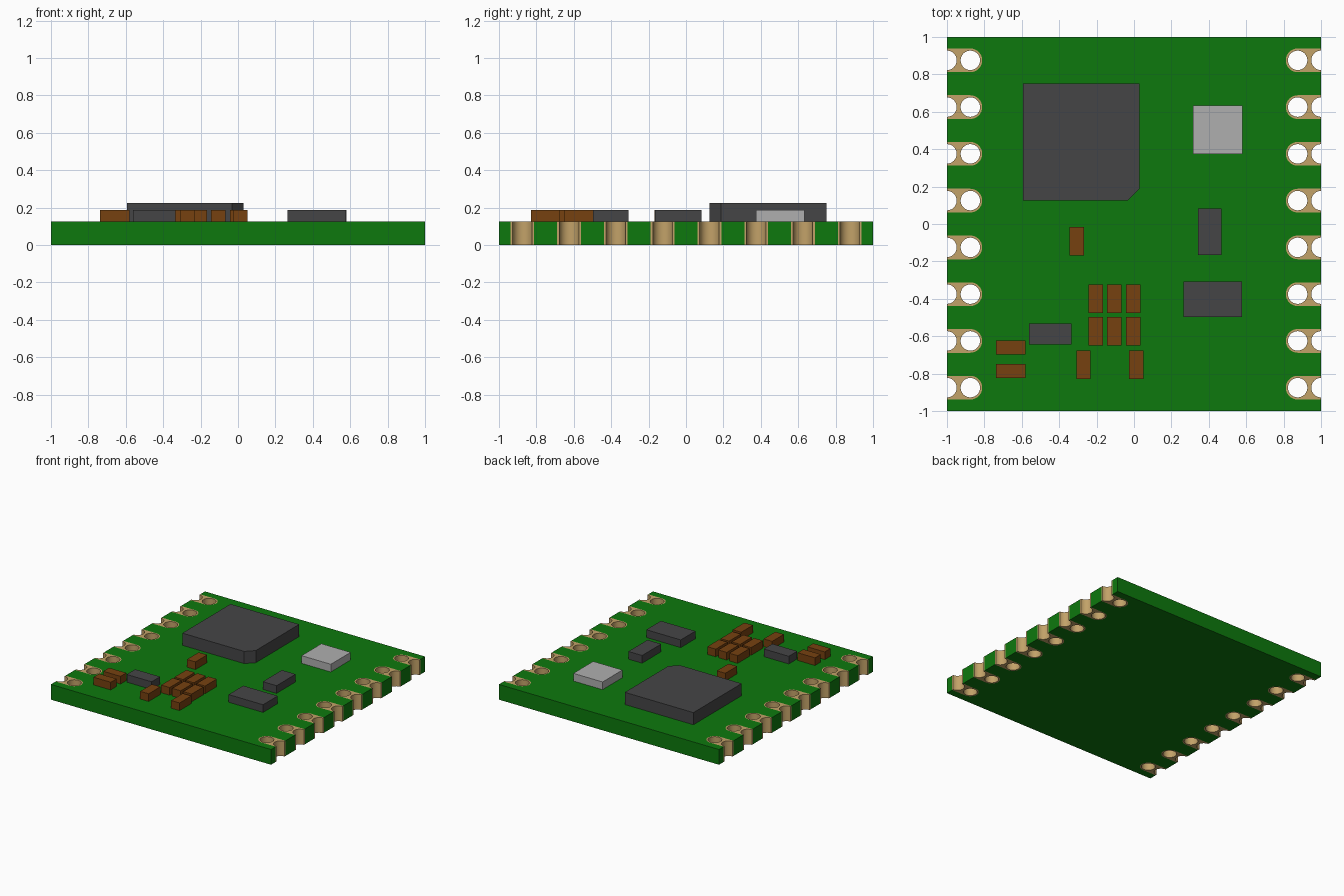
import bpy, bmesh
from math import sin, cos, pi, radians

if "Cube" in bpy.data.objects:
    bpy.data.objects.remove(bpy.data.objects["Cube"])

BOARD_TOP = 0.125
PART_TOP = 0.188
PAD_X, PAD_R, HOLE_R = 0.875, 0.0635, 0.052
ROWS = [-0.875 + 0.25 * i for i in range(8)]


def material(name, rgb):
    m = bpy.data.materials.new(name)
    m.use_nodes = True
    m.diffuse_color = (*rgb, 1)
    bsdf = m.node_tree.nodes["Principled BSDF"]
    bsdf.inputs["Base Color"].default_value = (*rgb, 1)
    bsdf.inputs["Roughness"].default_value = 0.6
    return m


GREEN = material("board green", (0.004, 0.19, 0.004))
GOLD = material("pad gold", (0.54, 0.36, 0.14))
DARK = material("chip dark grey", (0.059, 0.059, 0.061))
SILVER = material("can light grey", (0.43, 0.43, 0.43))
BROWN = material("capacitor brown", (0.18, 0.053, 0.005))


def arc(cx, cy, r, start, end, n):
    angles = [start + (end - start) * i / n for i in range(n + 1)]
    return [(cx + r * cos(a), cy + r * sin(a)) for a in angles]


def plate(name, outlines, z0, z1, mat):
    """Extrude closed outlines; an outline inside another becomes a hole."""
    curve = bpy.data.curves.new(name, "CURVE")
    curve.dimensions = "2D"
    curve.fill_mode = "BOTH"
    curve.extrude = (z1 - z0) / 2
    for points in outlines:
        spline = curve.splines.new("POLY")
        spline.points.add(len(points) - 1)
        for p, (x, y) in zip(spline.points, points):
            p.co = (x, y, 0, 1)
        spline.use_cyclic_u = True
    ob = bpy.data.objects.new(name, curve)
    bpy.context.collection.objects.link(ob)
    bpy.ops.object.select_all(action="DESELECT")
    ob.select_set(True)
    bpy.context.view_layer.objects.active = ob
    bpy.ops.object.convert(target="MESH")
    ob = bpy.context.view_layer.objects.active
    # Weld caps to walls and lift to height
    bm = bmesh.new()
    bm.from_mesh(ob.data)
    bmesh.ops.remove_doubles(bm, verts=bm.verts, dist=1e-5)
    bmesh.ops.recalc_face_normals(bm, faces=bm.faces)
    bmesh.ops.translate(bm, verts=bm.verts, vec=(0, 0, (z0 + z1) / 2))
    bm.to_mesh(ob.data)
    bm.free()
    ob.data.materials.clear()
    ob.data.materials.append(mat)
    bpy.ops.object.shade_smooth_by_angle(angle=radians(30))
    return ob


def block(name, x, y, sx, sy, mat):
    bm = bmesh.new()
    bmesh.ops.create_cube(bm, size=1)
    height = PART_TOP - BOARD_TOP
    bmesh.ops.scale(bm, verts=bm.verts, vec=(sx, sy, height))
    bmesh.ops.translate(bm, verts=bm.verts, vec=(x, y, BOARD_TOP + height / 2))
    mesh = bpy.data.meshes.new(name)
    bm.to_mesh(mesh)
    bm.free()
    mesh.materials.append(mat)
    bpy.context.collection.objects.link(bpy.data.objects.new(name, mesh))


def slot(y, r):
    """Round-ended slot open at the +x edge, from low y to high y."""
    return [(1, y - r)] + arc(PAD_X, y, r, -pi / 2, -3 * pi / 2, 16) + [(1, y + r)]


# Circuit board with edge slots for the plated pads
right_edge = [(1, -1)] + [p for y in ROWS for p in slot(y, PAD_R)] + [(1, 1)]
left_edge = [(-x, y) for x, y in reversed(right_edge)]
plate("circuit_board", [right_edge + left_edge], 0, BOARD_TOP, GREEN)

# Plated pads: a full hole and a half hole on the board edge
for side, s in (("left", 1), ("right", -1)):
    outlines = []
    for y in ROWS:
        outlines.append(slot(y, PAD_R) + arc(1, y, HOLE_R, pi / 2, 3 * pi / 2, 16))
        outlines.append(arc(PAD_X, y, HOLE_R, 0, 2 * pi, 32)[:-1])
    outlines = [[(s * x, y) for x, y in o] for o in outlines]
    plate("edge_pads_" + side, outlines, 0, BOARD_TOP, GOLD)

# Main chip with one clipped corner
plate("main_chip", [[(-0.594, 0.126), (-0.032, 0.126), (0.03, 0.188),
                     (0.03, 0.752), (-0.594, 0.752)]], BOARD_TOP, 0.225, DARK)

# Small chips and metal can
block("crystal_can", 0.448, 0.504, 0.266, 0.258, SILVER)
block("small_chip", 0.404, -0.042, 0.125, 0.248, DARK)
block("wide_chip", 0.42, -0.403, 0.313, 0.19, DARK)
block("diode", -0.448, -0.588, 0.226, 0.11, DARK)

# Capacitors standing lengthwise along y
spots = [(x, y) for x in (-0.205, -0.105, -0.005) for y in (-0.4, -0.573)]
spots += [(-0.307, -0.093), (-0.27, -0.753), (0.011, -0.753)]
for i, (x, y) in enumerate(spots):
    block(f"capacitor_{i + 1}", x, y, 0.077, 0.152, BROWN)

# Capacitors lying along x
for i, y in enumerate((-0.66, -0.787)):
    block(f"cross_capacitor_{i + 1}", -0.658, y, 0.157, 0.075, BROWN)
